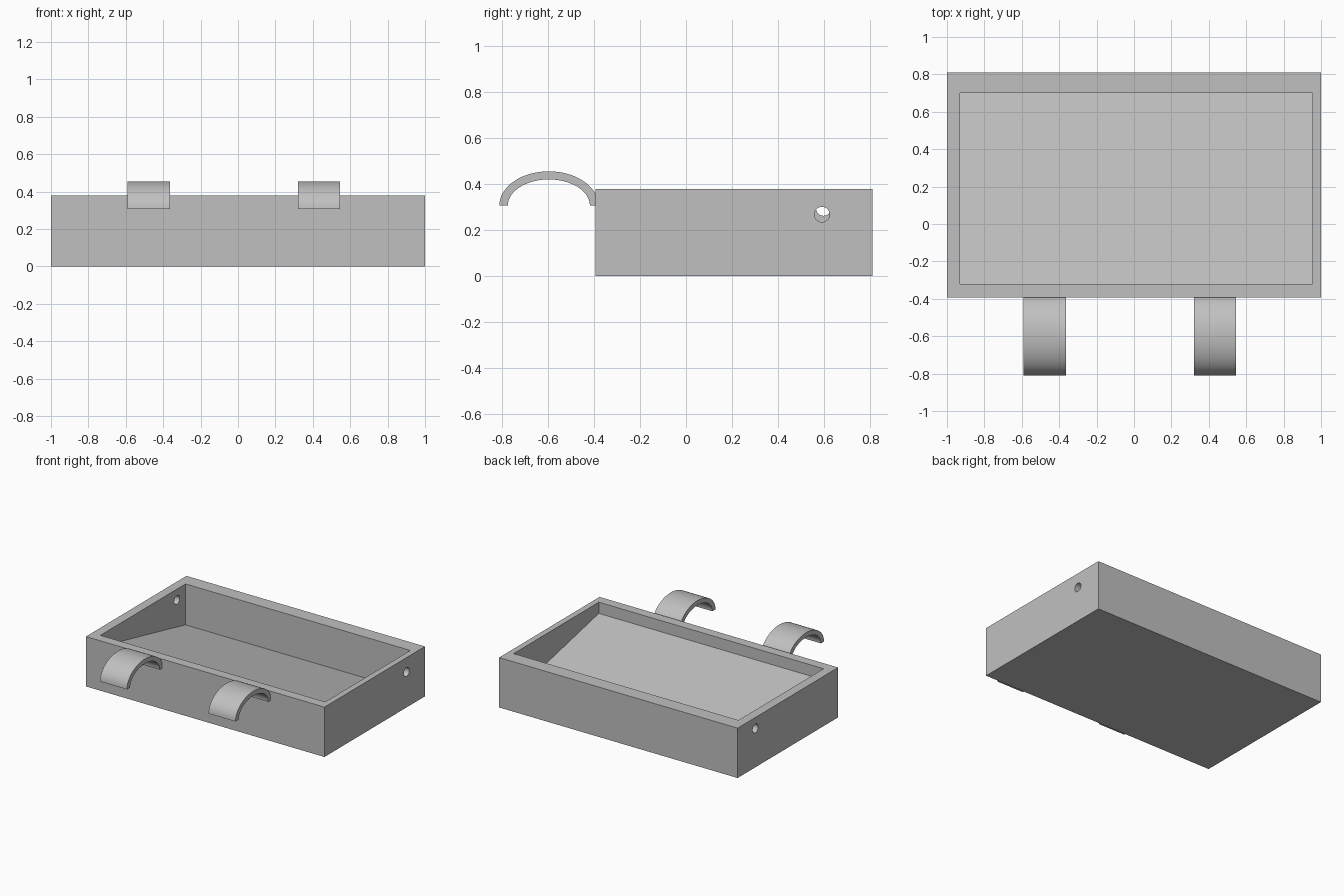
import bpy, bmesh, math
from mathutils import Matrix

old = bpy.data.objects.get("Cube")
if old:
    bpy.data.objects.remove(old, do_unlink=True)

grey = bpy.data.materials.new("plain grey")
grey.use_nodes = True
colour = (0.53, 0.53, 0.53, 1)
grey.diffuse_color = colour
grey.node_tree.nodes["Principled BSDF"].inputs["Base Color"].default_value = colour


def extrude_profile(name, profile, x0, x1):
    """Solid from a closed (y, z) profile, stretched along x."""
    bm = bmesh.new()
    face = bm.faces.new([bm.verts.new((x0, y, z)) for y, z in profile])
    out = bmesh.ops.extrude_face_region(bm, geom=[face])
    moved = [v for v in out["geom"] if isinstance(v, bmesh.types.BMVert)]
    bmesh.ops.translate(bm, verts=moved, vec=(x1 - x0, 0, 0))
    bmesh.ops.recalc_face_normals(bm, faces=bm.faces)
    return finish(name, bm)


def finish(name, bm):
    mesh = bpy.data.meshes.new(name)
    bm.to_mesh(mesh)
    bm.free()
    mesh.materials.append(grey)
    obj = bpy.data.objects.new(name, mesh)
    bpy.context.collection.objects.link(obj)
    return obj


def select(obj):
    bpy.ops.object.select_all(action="DESELECT")
    obj.select_set(True)
    bpy.context.view_layer.objects.active = obj


def cut(target, cutter):
    cutter.hide_render = True
    mod = target.modifiers.new("cut", "BOOLEAN")
    mod.operation = "DIFFERENCE"
    mod.solver = "EXACT"
    mod.object = cutter
    select(target)
    bpy.ops.object.modifier_apply(modifier=mod.name)
    bpy.data.objects.remove(cutter, do_unlink=True)


# Tray body
front, back, top = -0.393, 0.81, 0.378
tray = extrude_profile(
    "tray", [(front, 0), (back, 0), (back, top), (front, top)], -1, 1)

# Hollow with a floor that slopes down towards the back
hollow = extrude_profile(
    "hollow_cutter", [(-0.32, 0.293), (0.7, 0.068), (0.7, 0.5), (-0.32, 0.5)],
    -0.93, 0.955)
cut(tray, hollow)

# Small round hole through each side wall
for x, y, z in ((0.97, 0.59, 0.268), (-0.97, 0.597, 0.295)):
    bm = bmesh.new()
    bmesh.ops.create_cone(
        bm, cap_ends=True, segments=24, radius1=0.033, radius2=0.033, depth=0.2,
        matrix=Matrix.Translation((x, y, z)) @ Matrix.Rotation(math.pi / 2, 4, "Y"))
    cut(tray, finish("hole_cutter", bm))

# Arched hooks on the front wall
steps = 32


def arch(width, height):
    angles = [math.pi * i / steps for i in range(steps + 1)]
    return [(-0.595 + width * math.cos(a), 0.306 + height * math.sin(a))
            for a in angles]


profile = arch(0.215, 0.149) + arch(0.178, 0.114)[::-1]
for name, x in (("right_hook", -0.59), ("left_hook", 0.32)):
    extrude_profile(name, profile, x, x + 0.226)

for name in ("tray", "right_hook", "left_hook"):
    select(bpy.data.objects[name])
    bpy.ops.object.shade_smooth_by_angle(angle=math.radians(30))
